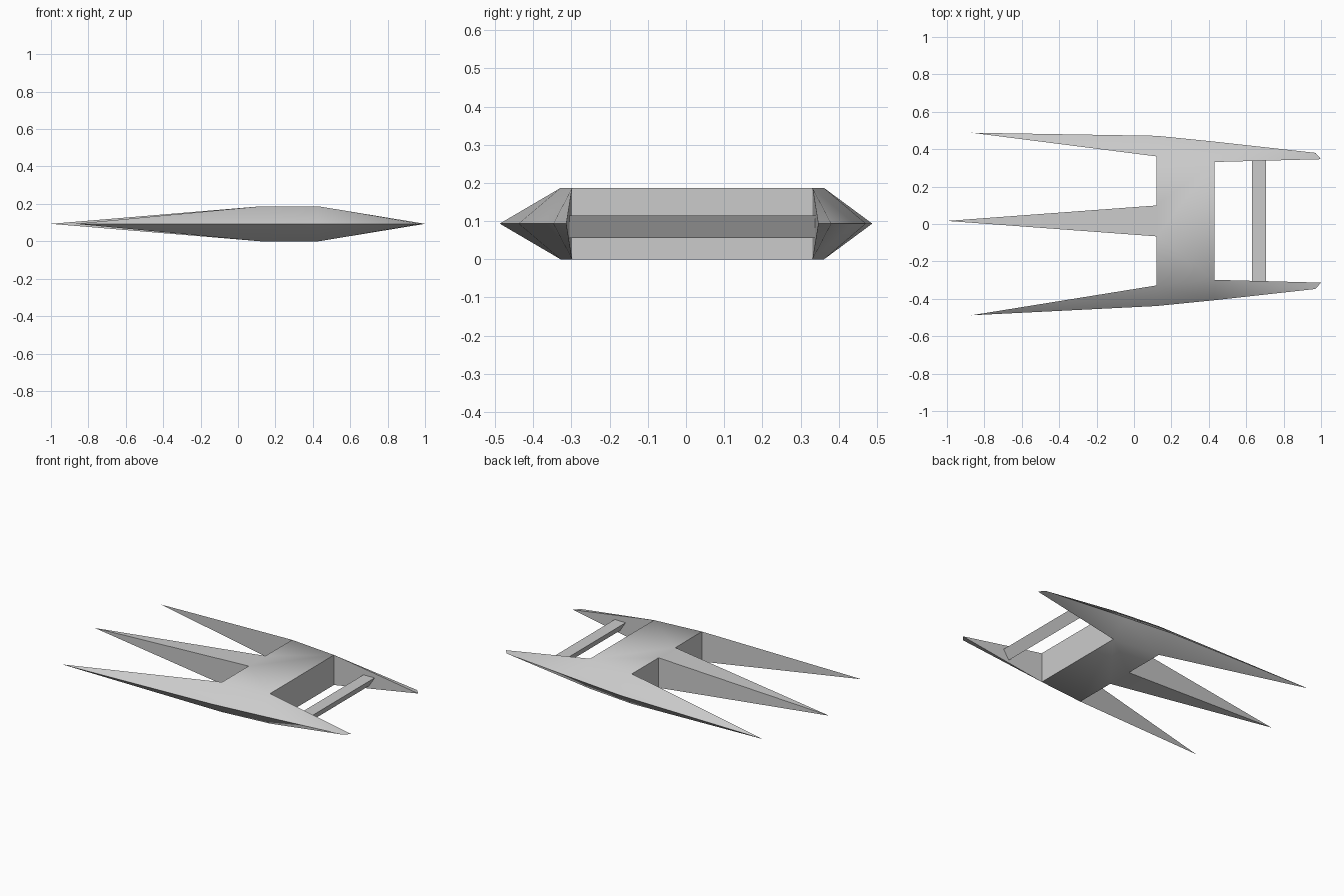
import bpy, bmesh, math

cube = bpy.data.objects.get("Cube")
if cube:
    bpy.data.objects.remove(cube, do_unlink=True)

MID = 0.0935    # height of the symmetry plane, half the hull thickness
CY = 0.0165     # centre line of the hull

grey = bpy.data.materials.new("hull grey")
grey.use_nodes = True
grey.diffuse_color = (0.6, 0.6, 0.6, 1)
grey.node_tree.nodes["Principled BSDF"].inputs["Base Color"].default_value = (0.6, 0.6, 0.6, 1)


def finish(bm, name, angle):
    """Turn a bmesh into a shaded object."""
    bmesh.ops.remove_doubles(bm, verts=bm.verts[:], dist=1e-4)
    bmesh.ops.recalc_face_normals(bm, faces=bm.faces[:])
    mesh = bpy.data.meshes.new(name)
    bm.to_mesh(mesh)
    bm.free()
    mesh.materials.append(grey)
    ob = bpy.data.objects.new(name, mesh)
    bpy.context.collection.objects.link(ob)
    bpy.ops.object.select_all(action='DESELECT')
    ob.select_set(True)
    bpy.context.view_layer.objects.active = ob
    bpy.ops.object.shade_smooth_by_angle(angle=math.radians(angle))
    return ob


# Hull: upper half built side by side, then mirrored downwards
bm = bmesh.new()


def face(*pts):
    bm.faces.new([bm.verts.new(p) for p in pts])


nose = (-1.0, CY, 0)
deck = {}
for s in (1, -1):
    def p(x, d, z=0):
        return (x, CY + s * d, z)
    tip = (-0.87, s * 0.488, 0)
    a_top, a_in, a_out = p(0.12, 0.345, MID), p(0.12, 0.345), p(0.12, 0.455)
    b_top, b_in, b_out = p(0.43, 0.315, MID), p(0.43, 0.315), p(0.43, 0.424)
    end_in, end_out = p(1.0, 0.33), p(0.97, 0.364)
    m_top, m_in = p(0.12, 0.0825, MID), p(0.12, 0.0825)
    # long outer spike
    face(tip, a_top, a_out)
    face(tip, a_top, a_in)
    # sloped flank of the block
    face(a_top, b_top, b_out, a_out)
    # short arm
    face(b_top, end_in, end_out)
    face(b_top, end_out, b_out)
    face(b_top, end_in, b_in)
    # block wall beside the middle spike, and the side of that spike
    face(a_top, a_in, m_in, m_top)
    face(nose, m_top, m_in)
    deck[s] = (a_top, m_top, b_top, b_in)

(la, lm, lb, lbi), (ra, rm, rb, rbi) = deck[1], deck[-1]
face(nose, lm, rm)               # top of the middle spike
face(la, lm, rm, ra, rb, lb)     # deck
face(lb, lbi, rbi, rb)           # wall between the arms
bmesh.ops.remove_doubles(bm, verts=bm.verts[:], dist=1e-4)
bmesh.ops.mirror(bm, geom=bm.verts[:] + bm.edges[:] + bm.faces[:], axis='Z', merge_dist=1e-4)
hull = finish(bm, "hull", 50)
hull.location.z = MID

# Triangular crossbar joining the two arms
bm = bmesh.new()
ends = []
for y in (CY - 0.327, CY + 0.327):
    ends.append([bm.verts.new((x, y, z)) for x, z in ((0.63, 0.115), (0.705, 0.115), (0.668, 0.056))])
    bm.faces.new(ends[-1])
for i in range(3):
    j = (i + 1) % 3
    bm.faces.new((ends[0][i], ends[0][j], ends[1][j], ends[1][i]))
finish(bm, "crossbar", 30)
